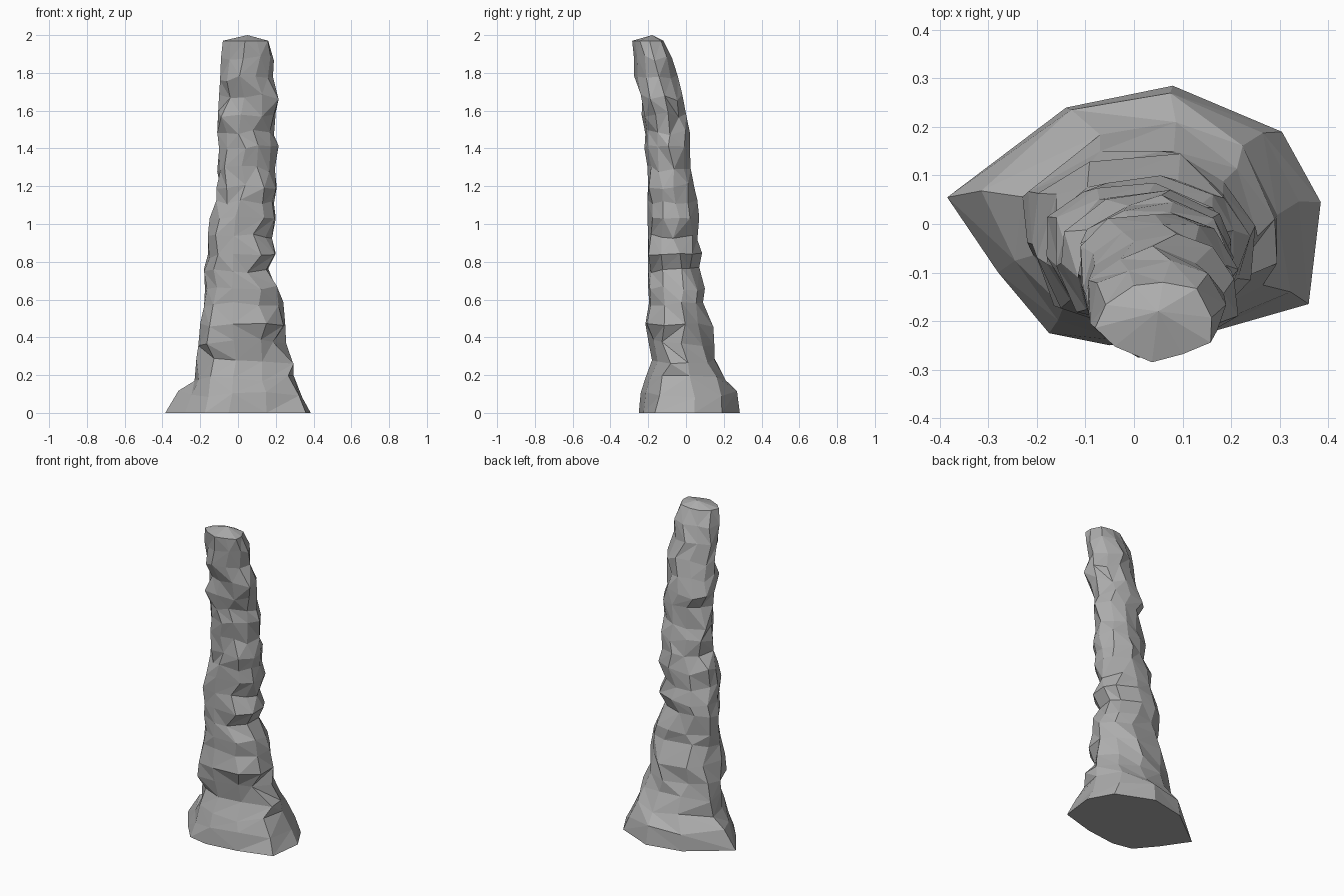
import bpy, bmesh, math, random

if "Cube" in bpy.data.objects:
    bpy.data.objects.remove(bpy.data.objects["Cube"])

random.seed(11)
SIDES = 10

# Height, left, right, front, back limits of each ring of the rock
RINGS = [
    (0.00, -.385, .385, -.25, .285), (0.10, -.315, .34, -.24, .27),
    (0.18, -.23, .295, -.215, .21), (0.275, -.22, .295, -.18, .15),
    (0.37, -.21, .255, -.20, .15), (0.46, -.20, .25, -.215, .145),
    (0.58, -.18, .24, -.195, .09), (0.66, -.175, .205, -.20, .10),
    (0.76, -.18, .16, -.20, .07), (0.83, -.16, .20, -.20, .085),
    (0.93, -.16, .18, -.20, .06), (1.03, -.15, .20, -.205, .07),
    (1.12, -.115, .19, -.205, .06), (1.20, -.115, .205, -.20, .045),
    (1.29, -.11, .195, -.205, .025), (1.40, -.10, .215, -.22, .02),
    (1.48, -.11, .19, -.215, .02), (1.58, -.105, .20, -.235, 0),
    (1.67, -.10, .215, -.24, -.02), (1.77, -.095, .185, -.275, -.045),
    (1.88, -.09, .19, -.275, -.075), (1.97, -.08, .16, -.285, -.12),
]
# Footprint outline, anticlockwise from the right
FOOT = [(.385, .045), (.305, .19), (.08, .285), (-.14, .24), (-.385, .055),
        (-.28, -.10), (-.175, -.225), (-.05, -.25), (.15, -.225), (.36, -.165)]


def rough_ring(index):
    """Irregular outline, fading from the footprint to a bumpy circle."""
    blend = max(0, 1 - index / 4)
    pts = []
    for i, (fx, fy) in enumerate(FOOT):
        a = math.tau * (i + .25 + random.uniform(-.2, .2)) / SIDES
        r = random.uniform(.88, 1.08)
        pts.append((blend * fx / .385 + (1 - blend) * r * math.cos(a),
                    blend * fy / .27 + (1 - blend) * r * math.sin(a)))
    return pts


def fit(values, low, high):
    a, b = min(values), max(values)
    return [low + (v - a) / (b - a) * (high - low) for v in values]


stone = bpy.data.materials.new("grey stone")
stone.diffuse_color = (.42, .42, .42, 1)
stone.use_nodes = True
stone.node_tree.nodes["Principled BSDF"].inputs["Base Color"].default_value = stone.diffuse_color

bm = bmesh.new()
rings = []
for k, (z, x0, x1, y0, y1) in enumerate(RINGS):
    pts = rough_ring(k)
    xs = fit([p[0] for p in pts], x0, x1)
    ys = fit([p[1] for p in pts], y0, y1)
    wobble = 0 if k in (0, len(RINGS) - 1) else .018
    rings.append([bm.verts.new((x, y, z + random.uniform(-wobble, wobble)))
                  for x, y in zip(xs, ys)])

# Faceted sides with irregular diagonals
for low, high in zip(rings, rings[1:]):
    for i in range(SIDES):
        j = (i + 1) % SIDES
        a, b, c, d = low[i], low[j], high[j], high[i]
        if random.random() < .5:
            faces = [(a, b, c), (a, c, d)]
        else:
            faces = [(a, b, d), (b, c, d)]
        for f in faces:
            bm.faces.new(f)

# Flat underside and low pointed cap
bm.faces.new(rings[0][::-1])
apex = bm.verts.new((.05, -.18, 2.0))
for i in range(SIDES):
    bm.faces.new((rings[-1][i], rings[-1][(i + 1) % SIDES], apex))

bmesh.ops.recalc_face_normals(bm, faces=bm.faces)
mesh = bpy.data.meshes.new("rock_pillar")
bm.to_mesh(mesh)
bm.free()
mesh.materials.append(stone)
bpy.context.collection.objects.link(bpy.data.objects.new("rock_pillar", mesh))
